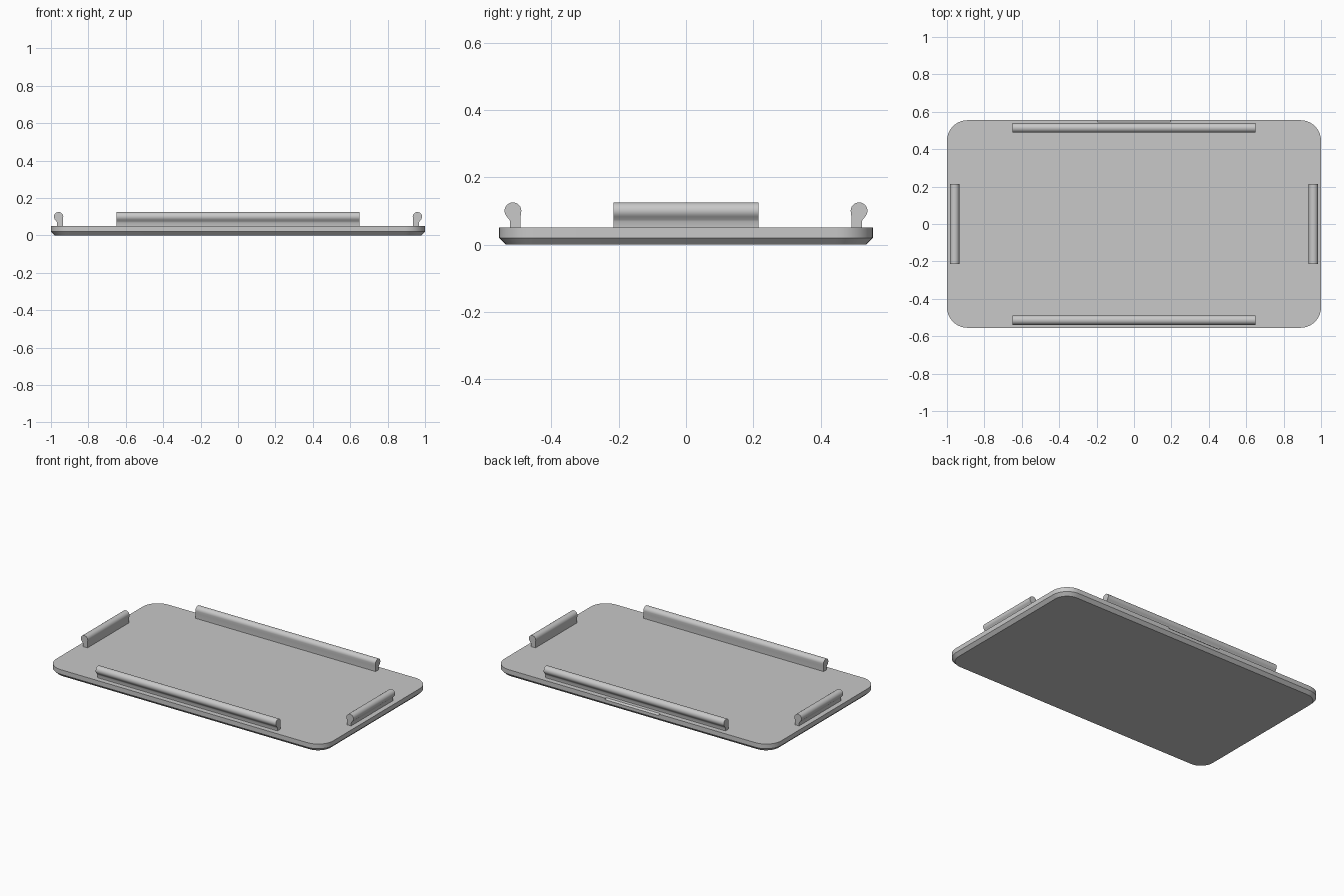
import bpy, bmesh
from math import sin, cos, pi, radians
from mathutils import Matrix, Vector

cube = bpy.data.objects.get("Cube")
if cube:
    bpy.data.objects.remove(cube, do_unlink=True)

HALF_X, HALF_Y, TOP = 1.0, 0.555, 0.05

grey = bpy.data.materials.new("plain grey")
grey.use_nodes = True
grey.diffuse_color = (0.58, 0.58, 0.58, 1)
grey.node_tree.nodes["Principled BSDF"].inputs["Base Color"].default_value = grey.diffuse_color


def loft(name, loops):
    """Solid with capped ends through matching loops of points."""
    bm = bmesh.new()
    rings = [[bm.verts.new(p) for p in loop] for loop in loops]
    for a, b in zip(rings, rings[1:]):
        for i in range(len(a)):
            j = (i + 1) % len(a)
            bm.faces.new((a[i], a[j], b[j], b[i]))
    bm.faces.new(rings[0][::-1])
    bm.faces.new(rings[-1])
    bmesh.ops.recalc_face_normals(bm, faces=bm.faces)
    mesh = bpy.data.meshes.new(name)
    bm.to_mesh(mesh)
    bm.free()
    mesh.materials.append(grey)
    obj = bpy.data.objects.new(name, mesh)
    bpy.context.collection.objects.link(obj)
    return obj


def select_only(obj):
    bpy.ops.object.select_all(action='DESELECT')
    obj.select_set(True)
    bpy.context.view_layer.objects.active = obj


def smooth(obj):
    select_only(obj)
    bpy.ops.object.shade_smooth_by_angle(angle=radians(30))


def rounded_rectangle(inset, z, radius=0.11, steps=10):
    r = radius - inset
    points = []
    for k, (sx, sy) in enumerate([(1, 1), (-1, 1), (-1, -1), (1, -1)]):
        for i in range(steps + 1):
            a = (k + i / steps) * pi / 2
            points.append((sx * (HALF_X - radius) + r * cos(a),
                           sy * (HALF_Y - radius) + r * sin(a), z))
    return points


def bar(name, profile, half_length, turn=0):
    """Profile of (outward distance, height) swept sideways, turned about z."""
    spin = Matrix.Rotation(turn, 4, 'Z')
    return loft(name, [[spin @ Vector((x, d, z)) for d, z in profile]
                       for x in (-half_length, half_length)])


# Base plate with chamfered underside
plate = loft("base_plate", [rounded_rectangle(0.02, 0),
                            rounded_rectangle(0, 0.02),
                            rounded_rectangle(0, TOP)])

# Shallow bevelled notch in the rear top edge
cutter = bar("notch_cutter", [(0.54, 0.055), (0.57, 0.025), (0.57, 0.055)], 0.195)
cutter.hide_render = True
cut = plate.modifiers.new("notch", 'BOOLEAN')
cut.operation = 'DIFFERENCE'
cut.solver = 'EXACT'
cut.object = cutter
select_only(plate)
bpy.ops.object.modifier_apply(modifier=cut.name)
bpy.data.objects.remove(cutter, do_unlink=True)
smooth(plate)


def clip_profile(inner):
    """Flat inner face, rounded bead overhanging outward above a narrow stem."""
    bead = [(inner + 0.025 + 0.025 * cos(a), 0.1 + 0.025 * sin(a))
            for a in (pi - i * pi / 12 for i in range(16))]
    stem = [(inner + 0.036, 0.074), (inner + 0.033, 0.068), (inner + 0.033, TOP - 0.005)]
    return [(inner + 0.002, TOP - 0.005), (inner + 0.002, 0.085)] + bead + stem


# Clip rails on the four sides
for name, inner, half_length, turn in [
        ("back_rail", 0.489, 0.65, 0), ("front_rail", 0.489, 0.65, pi),
        ("right_rail", 0.934, 0.215, pi / 2), ("left_rail", 0.934, 0.215, -pi / 2)]:
    smooth(bar(name, clip_profile(inner), half_length, turn))
